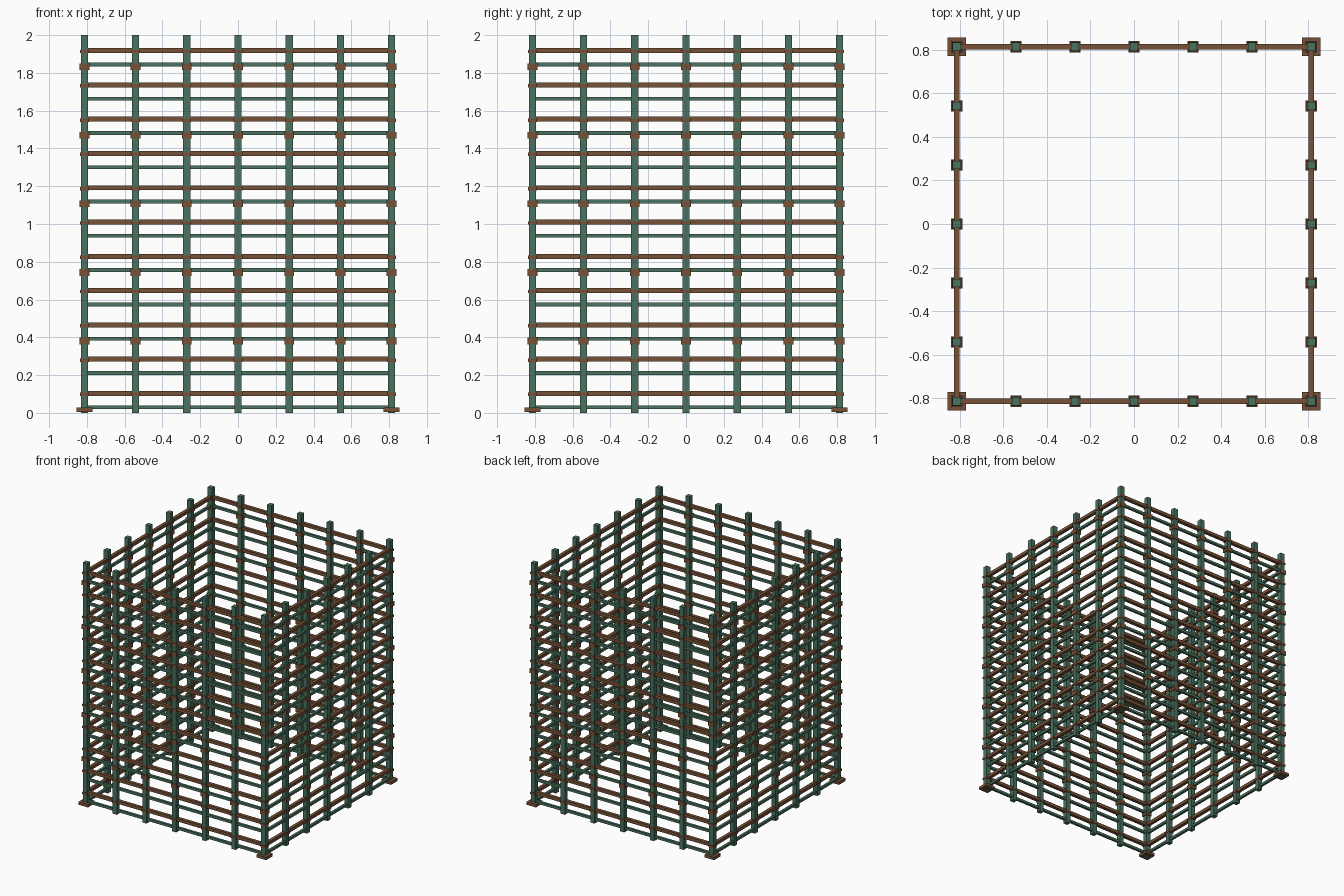
import bpy, bmesh
from mathutils import Matrix, Vector

if "Cube" in bpy.data.objects:
    bpy.data.objects.remove(bpy.data.objects["Cube"])

W = 0.813          # half distance between corner posts
STEP = W / 3       # post spacing


def material(name, rgb):
    m = bpy.data.materials.new(name)
    m.diffuse_color = (*rgb, 1)
    m.use_nodes = True
    m.node_tree.nodes["Principled BSDF"].inputs["Base Color"].default_value = m.diffuse_color
    return m


green = material("painted green", (0.069, 0.170, 0.115))
brown = material("wood brown", (0.185, 0.084, 0.038))
rust = material("rust brown", (0.205, 0.075, 0.038))


def boxes(name, mat, items):
    """One object from a list of (centre, size) boxes."""
    bm = bmesh.new()
    for c, s in items:
        bmesh.ops.create_cube(bm, size=1, matrix=Matrix.Translation(Vector(c)) @ Matrix.Diagonal((*s, 1)))
    me = bpy.data.meshes.new(name)
    bm.to_mesh(me)
    bm.free()
    me.materials.append(mat)
    bpy.context.collection.objects.link(bpy.data.objects.new(name, me))


# Post positions around the square
spots = [(i * STEP, j * STEP) for i in range(-3, 4) for j in range(-3, 4) if 3 in (abs(i), abs(j))]
corners = [(x, y) for x in (-W, W) for y in (-W, W)]


def rails(z, t):
    """Four rails framing the square at one height."""
    out = []
    for s in (-W, W):
        out.append(((0, s, z), (2 * W, t, t)))
        out.append(((s, 0, z), (t, 2 * W, t)))
    return out


green_z = [0.03 + 0.1815 * i for i in range(11)]
brown_z = [0.103 + 0.1815 * i for i in range(11)]

# Upright posts and corner base plates
boxes("posts", green, [((x, y, 1), (0.038, 0.038, 2)) for x, y in spots])
boxes("base_plates", brown, [((x, y, 0.016), (0.086, 0.086, 0.024)) for x, y in corners])

# Horizontal rails
boxes("green_rails", green, [b for z in green_z for b in rails(z, 0.02)])
boxes("brown_rails", brown, [b for z in brown_z for b in rails(z, 0.026)])

# Thick collars at every second green rail, thin clips at the brown rails
boxes("collars", brown, [((x, y, z - 0.012), (0.052, 0.052, 0.036)) for z in green_z[2::2] for x, y in spots])
boxes("clips", rust, [((x, y, z - 0.005), (0.046, 0.046, 0.018)) for z in brown_z for x, y in spots])
